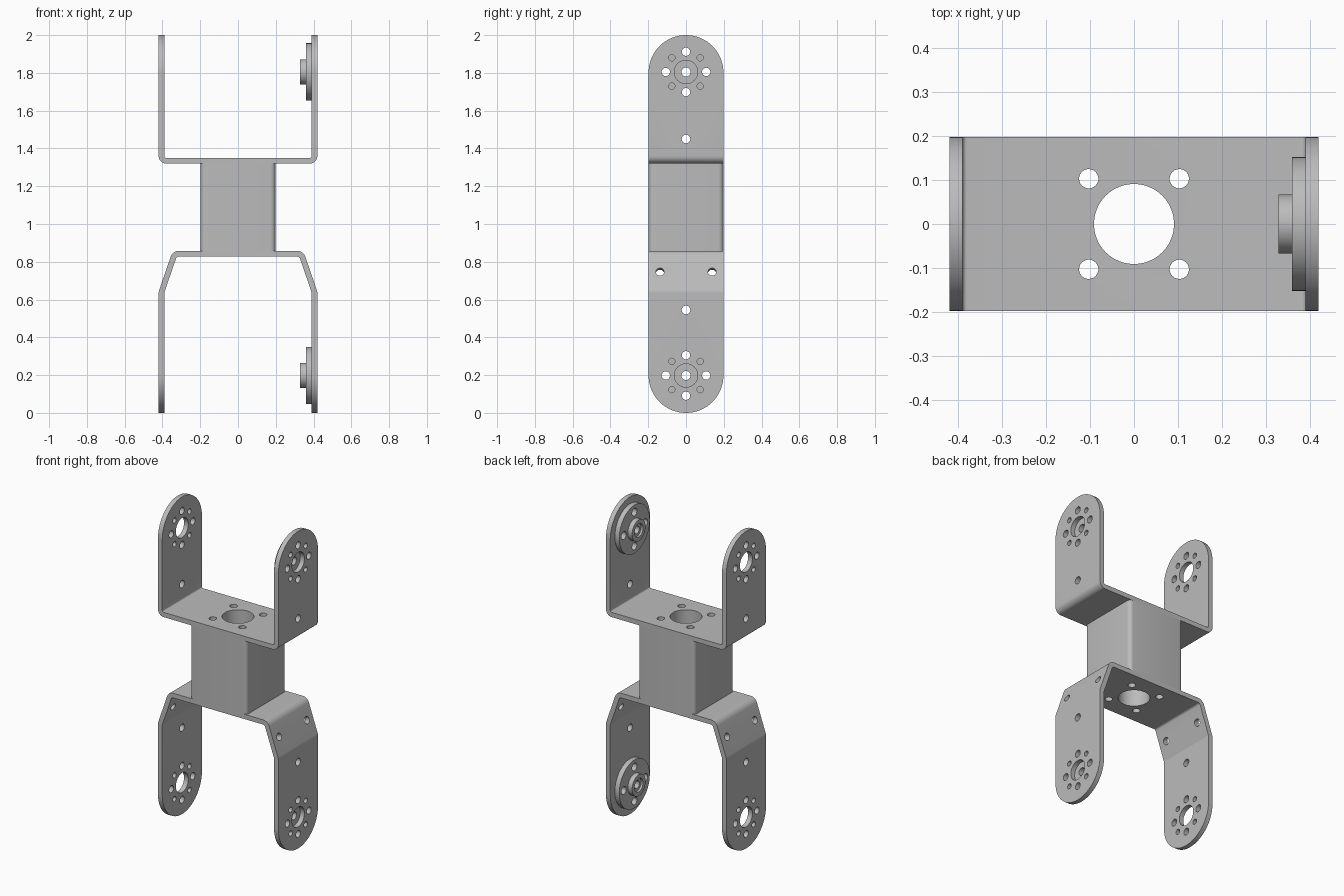
import bpy, bmesh
from math import pi, cos, sin, radians, atan2
from mathutils import Matrix, Vector

if "Cube" in bpy.data.objects:
    bpy.data.objects.remove(bpy.data.objects["Cube"])

grey = bpy.data.materials.new("brushed_grey")
grey.use_nodes = True
grey.diffuse_color = (0.5, 0.5, 0.5, 1)
grey.node_tree.nodes["Principled BSDF"].inputs["Base Color"].default_value = (0.5, 0.5, 0.5, 1)

HALF, THICK, OUT = 0.198, 0.03, 0.42
TOP_AXIS, LOW_AXIS = 1.805, 0.198


def make_object(name, bm):
    bmesh.ops.recalc_face_normals(bm, faces=bm.faces)
    mesh = bpy.data.meshes.new(name)
    bm.to_mesh(mesh)
    bm.free()
    mesh.materials.append(grey)
    ob = bpy.data.objects.new(name, mesh)
    bpy.context.collection.objects.link(ob)
    return ob


def prism(outline, offset):
    """Extrude a closed 3D outline along an offset."""
    bm = bmesh.new()
    face = bm.faces.new([bm.verts.new(p) for p in outline])
    new = bmesh.ops.extrude_face_region(bm, geom=[face], use_keep_orig=True)["geom"]
    bmesh.ops.translate(bm, vec=offset, verts=[v for v in new if isinstance(v, bmesh.types.BMVert)])
    return bm


def cylinder(bm, centre, axis, radius, length, sides=32):
    rot = Vector((0, 0, 1)).rotation_difference(Vector(axis)).to_matrix().to_4x4()
    bmesh.ops.create_cone(bm, cap_ends=True, segments=sides, radius1=radius, radius2=radius,
                          depth=length, matrix=Matrix.Translation(centre) @ rot)


def carve(ob, cutter, operation):
    """Apply a boolean and remove its cutter."""
    cutter.hide_render = True
    mod = ob.modifiers.new("cut", 'BOOLEAN')
    mod.object, mod.operation, mod.solver = cutter, operation, 'EXACT'
    deps = bpy.context.evaluated_depsgraph_get()
    mesh = bpy.data.meshes.new_from_object(ob.evaluated_get(deps))
    ob.modifiers.clear()
    ob.data = mesh
    bpy.data.objects.remove(cutter)


def strip_profile(corners, radius, steps=8):
    """Outline of a bent sheet following a centre line with filleted corners."""
    pts = [Vector(c) for c in corners]
    left, right = [], []

    def add(p, d):
        n = Vector((-d.y, d.x)) * THICK / 2
        left.append(p + n)
        right.append(p - n)

    add(pts[0], (pts[1] - pts[0]).normalized())
    for a, b, c in zip(pts, pts[1:], pts[2:]):
        d1, d2 = (b - a).normalized(), (c - b).normalized()
        turn = d1.angle_signed(d2)
        turn = atan2(d1.x * d2.y - d1.y * d2.x, d1.dot(d2))
        side = 1 if turn > 0 else -1
        start = b - d1 * radius * abs(sin(turn / 2) / cos(turn / 2))
        centre = start + Vector((-d1.y, d1.x)) * side * radius
        for i in range(steps + 1):
            t = turn * i / steps
            d = Vector((d1.x * cos(t) - d1.y * sin(t), d1.x * sin(t) + d1.y * cos(t)))
            add(centre - Vector((-d.y, d.x)) * side * radius, d)
    add(pts[-1], (pts[-1] - pts[-2]).normalized())
    return left + right[::-1]


def bracket(name, half_path, radius, tip, inner):
    """Bent sheet with rounded arm ends; tip is the arm end height."""
    path = [(-x, z) for x, z in half_path[::-1]] + half_path
    outline = [(p.x, -HALF, p.y) for p in strip_profile(path, radius)]
    ob = make_object(name, prism(outline, (0, 2 * HALF, 0)))
    up = 1 if tip > inner else -1
    arc = [(-1, HALF * 1.0 * cos(pi * i / 48), tip + up * HALF * (sin(pi * i / 48) - 1)) for i in range(49)]
    # Straight edges sit slightly outside the sheet so only the ends are trimmed
    arc = [(x, y * 1.0005, z) for x, y, z in arc]
    rim = [(-1, -HALF * 1.0005, inner), (-1, HALF * 1.0005, inner)]
    carve(ob, make_object("end_trim", prism(arc + rim, (2, 0, 0))), 'INTERSECT')
    return ob


def ring_positions(axis_z, dist, phase=0):
    return [(0, dist * cos(phase + k * pi / 2), axis_z + dist * sin(phase + k * pi / 2)) for k in range(4)]


def base_holes(bm, z, length):
    cylinder(bm, (0, 0, z), (0, 0, 1), 0.091, length, 48)
    for x in (-0.103, 0.103):
        for y in (-0.103, 0.103):
            cylinder(bm, (x, y, z), (0, 0, 1), 0.022, length, 24)


def arm_holes(bm, axis_z, extra_z):
    cylinder(bm, (0, 0, axis_z), (1, 0, 0), 0.062, 2, 40)
    cylinder(bm, (0, 0, extra_z), (1, 0, 0), 0.023, 2, 24)
    for p in ring_positions(axis_z, 0.107):
        cylinder(bm, p, (1, 0, 0), 0.022, 2, 24)
    for p in ring_positions(axis_z, 0.106, pi / 4):
        cylinder(bm, p, (1, 0, 0), 0.0165, 2, 24)


parts = []
mid = OUT - THICK / 2

# Upper U bracket
upper = bracket("upper_bracket", [(mid, 1.335), (mid, 2.05)], 0.025, 2.0, 1.25)
holes = bmesh.new()
arm_holes(holes, TOP_AXIS, 1.45)
base_holes(holes, 1.335, 0.1)
carve(upper, make_object("upper_holes", holes), 'DIFFERENCE')
parts.append(upper)

# Lower bracket with splayed shoulders
lower = bracket("lower_bracket", [(0.335, 0.843), (mid, 0.64), (mid, -0.05)], 0.03, 0.0, 0.95)
holes = bmesh.new()
arm_holes(holes, LOW_AXIS, 0.545)
base_holes(holes, 0.843, 0.1)
for s in (-1, 1):
    for y in (-0.138, 0.138):
        cylinder(holes, (s * 0.37, y, 0.742), (s * 0.203, 0, 0.07), 0.022, 0.12, 24)
carve(lower, make_object("lower_holes", holes), 'DIFFERENCE')
parts.append(lower)

# Central spacer block with rounded upright edges
bm = bmesh.new()
bmesh.ops.create_cube(bm, size=1, matrix=Matrix.Translation((0, 0, 1.089)) @ Matrix.Diagonal((0.396, 0.396, 0.464, 1)))
upright = [e for e in bm.edges if abs(e.verts[0].co.z - e.verts[1].co.z) > 0.1]
bmesh.ops.bevel(bm, geom=upright, offset=0.025, segments=6, profile=0.5, affect='EDGES')
block = make_object("spacer_block", bm)
holes = bmesh.new()
base_holes(holes, 1.089, 1)
carve(block, make_object("block_bores", holes), 'DIFFERENCE')
parts.append(block)

# Hub discs with a stepped boss on the inside of the left arms
for label, z in (("upper", TOP_AXIS), ("lower", LOW_AXIS)):
    bm = bmesh.new()
    cylinder(bm, (0.375, 0, z), (1, 0, 0), 0.152, 0.032, 64)
    disc = make_object(label + "_hub_disc", bm)
    holes = bmesh.new()
    for p in [(0, 0, z)] + ring_positions(z, 0.107):
        cylinder(holes, p, (1, 0, 0), 0.024, 2, 24)
    carve(disc, make_object("disc_holes", holes), 'DIFFERENCE')

    bm = bmesh.new()
    cylinder(bm, (0.3445, 0, z), (1, 0, 0), 0.067, 0.031, 40)
    boss = make_object(label + "_hub_boss", bm)
    for radius, x, depth in ((0.024, 0.345, 0.1), (0.042, 0.33, 0.025)):
        hole = bmesh.new()
        cylinder(hole, (x, 0, z), (1, 0, 0), radius, depth, 24)
        carve(boss, make_object("boss_hole", hole), 'DIFFERENCE')
    parts += [disc, boss]

# Smooth curved surfaces, keep edges crisp
bpy.ops.object.select_all(action='DESELECT')
for ob in parts:
    ob.select_set(True)
bpy.context.view_layer.objects.active = parts[0]
bpy.ops.object.shade_smooth_by_angle(angle=radians(30))
